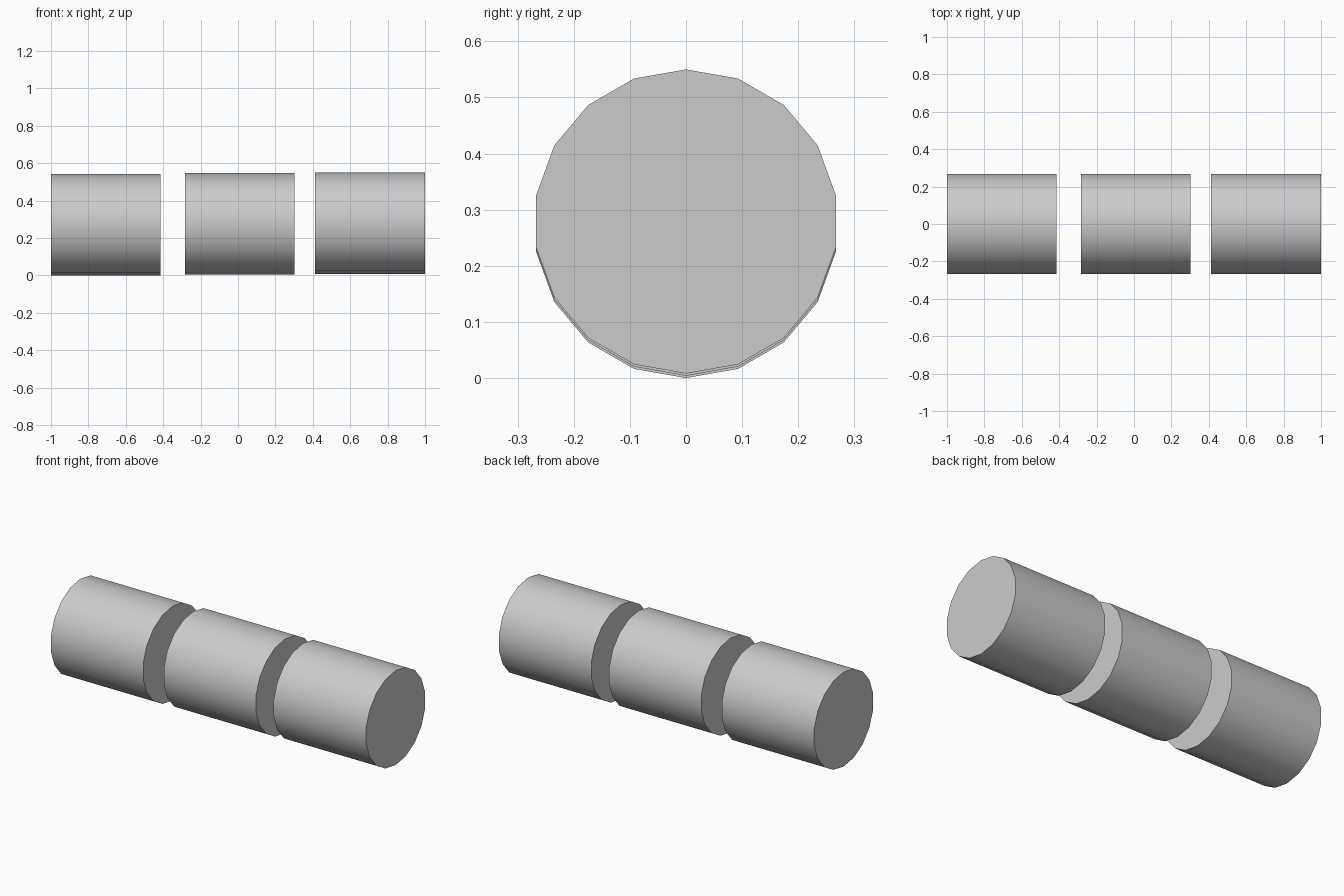
import bpy, math
from mathutils import Matrix

if "Cube" in bpy.data.objects:
    bpy.data.objects.remove(bpy.data.objects["Cube"])

R, SIDES = 0.271, 18


def log(name, x0, x1, z):
    # Capped 18-sided cylinder along x, with a corner pointing straight up
    bpy.ops.mesh.primitive_cylinder_add(vertices=SIDES, radius=R, depth=x1 - x0)
    ob = bpy.context.object
    ob.name = name
    turn = Matrix.Rotation(math.pi / 2, 4, 'Y') @ Matrix.Rotation(math.pi / 2, 4, 'Z')
    ob.data.transform(turn)
    ob.location = ((x0 + x1) / 2, 0, z)
    # Smooth barrel, crisp end caps
    bpy.ops.object.shade_smooth_by_angle(angle=math.radians(40))
    return ob


# Three separate cylinders in a row, each slightly higher than the last
log("left_cylinder", -1.0, -0.414, R)
log("middle_cylinder", -0.284, 0.301, R + 0.004)
log("right_cylinder", 0.413, 1.0, R + 0.008)
